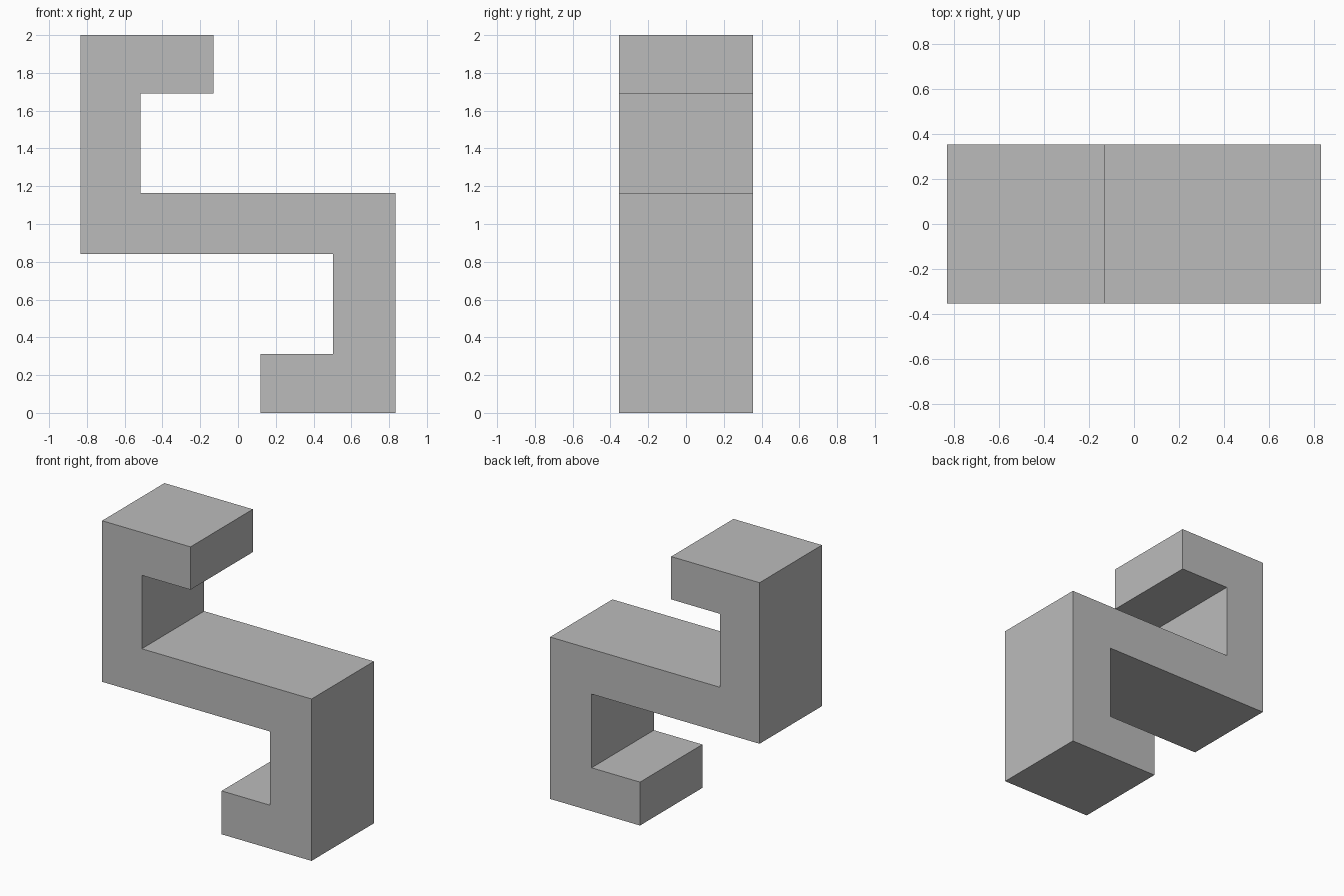
import bpy
import bmesh

cube = bpy.data.objects.get("Cube")
if cube:
    bpy.data.objects.remove(cube, do_unlink=True)

# Plain grey material
grey = bpy.data.materials.new("grey")
grey.use_nodes = True
colour = (0.5, 0.5, 0.5, 1)
grey.diffuse_color = colour
grey.node_tree.nodes["Principled BSDF"].inputs["Base Color"].default_value = colour

# Stepped S-shaped outline (x, z), upper hook then lower hook
half_width, half_depth = 0.833, 0.354
outline = [
    (-half_width, 2), (-0.13, 2), (-0.13, 1.692), (-0.517, 1.692),
    (-0.517, 1.164), (half_width, 1.164),
    (half_width, 0), (0.118, 0), (0.118, 0.312), (0.503, 0.312),
    (0.503, 0.842), (-half_width, 0.842),
]

# Extrude the outline from front to back
bm = bmesh.new()
front = bm.faces.new([bm.verts.new((x, -half_depth, z)) for x, z in outline])
extruded = bmesh.ops.extrude_face_region(bm, geom=[front], use_keep_orig=True)
back_verts = [g for g in extruded["geom"] if isinstance(g, bmesh.types.BMVert)]
bmesh.ops.translate(bm, verts=back_verts, vec=(0, 2 * half_depth, 0))
bmesh.ops.recalc_face_normals(bm, faces=bm.faces[:])

mesh = bpy.data.meshes.new("stepped_bracket")
bm.to_mesh(mesh)
bm.free()
mesh.materials.append(grey)
bracket = bpy.data.objects.new("stepped_bracket", mesh)
bpy.context.collection.objects.link(bracket)
